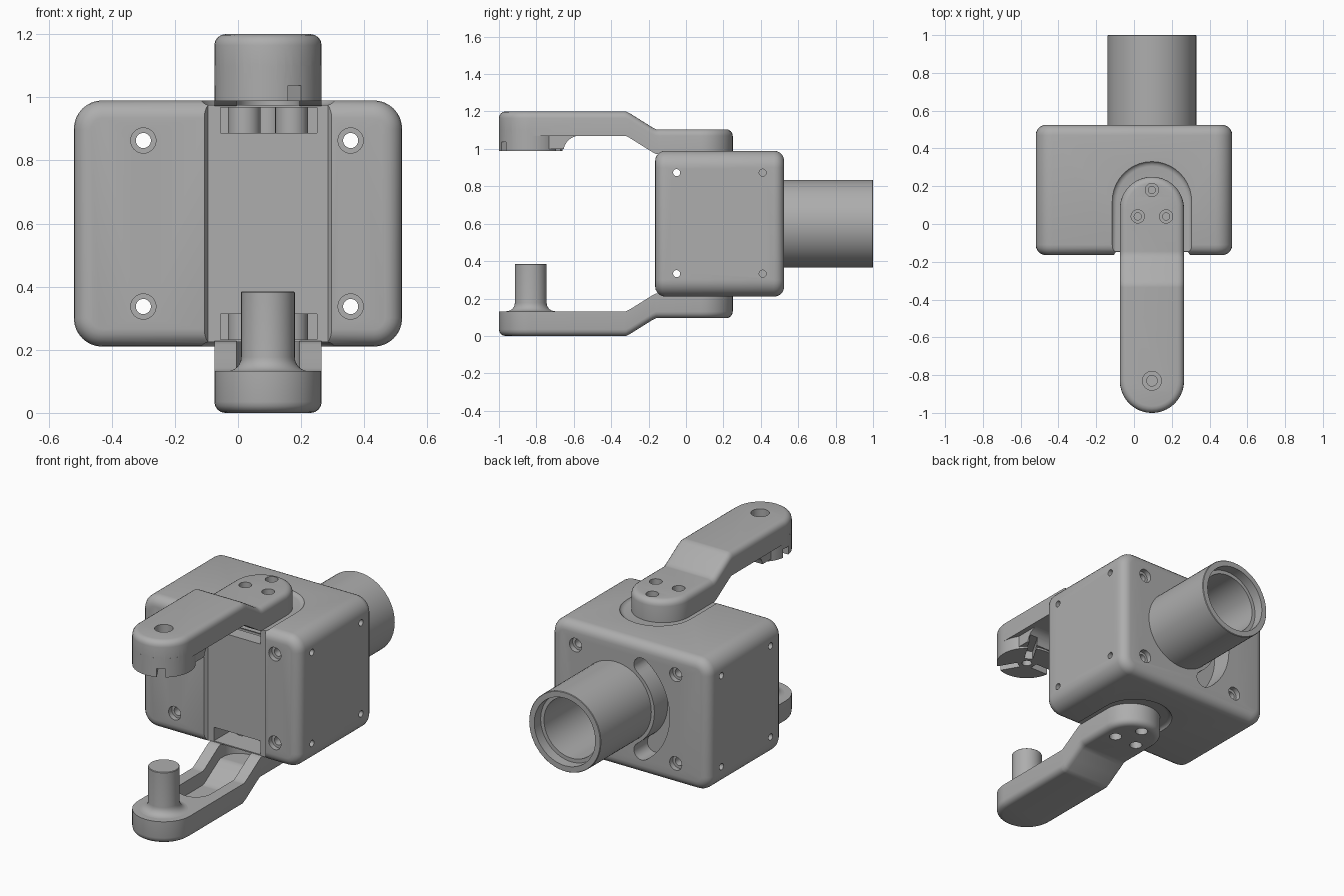
import bpy, bmesh, math
from mathutils import Matrix, Vector

if "Cube" in bpy.data.objects:
    bpy.data.objects.remove(bpy.data.objects["Cube"])

grey = bpy.data.materials.new("plain grey")
grey.use_nodes = True
GREY = (0.42, 0.42, 0.42, 1)
grey.diffuse_color = GREY
grey.node_tree.nodes["Principled BSDF"].inputs["Base Color"].default_value = GREY

CX, MID_Z = 0.095, 0.6          # arm centre line, mirror height
HEAD_Y, PIVOT_Y, ARM_R = -0.83, 0.08, 0.17
SCREWS = [(CX - 0.075, 0.04), (CX + 0.075, 0.04), (CX, 0.18)]


def finish(name, bm, flip=False):
    if flip:                    # mirror about the middle height
        for v in bm.verts:
            v.co.z = 2 * MID_Z - v.co.z
    bmesh.ops.recalc_face_normals(bm, faces=bm.faces)
    mesh = bpy.data.meshes.new(name)
    bm.to_mesh(mesh)
    bm.free()
    mesh.materials.append(grey)
    ob = bpy.data.objects.new(name, mesh)
    bpy.context.collection.objects.link(ob)
    return ob


def prism(name, pts, axis, lo, hi, flip=False):
    """Extrude a 2D outline along x, y or z."""
    place = {"x": lambda a, b, t: (t, a, b), "y": lambda a, b, t: (a, t, b),
             "z": lambda a, b, t: (a, b, t)}[axis]
    bm = bmesh.new()
    ends = [[bm.verts.new(place(a, b, t)) for a, b in pts] for t in (lo, hi)]
    bm.faces.new(ends[0])
    bm.faces.new(ends[1])
    for i in range(len(pts)):
        j = (i + 1) % len(pts)
        bm.faces.new((ends[0][i], ends[0][j], ends[1][j], ends[1][i]))
    return finish(name, bm, flip)


def arc(cx, cy, r, start, end, n):
    angles = [math.radians(start + (end - start) * i / n) for i in range(n + 1)]
    return [(cx + r * math.cos(a), cy + r * math.sin(a)) for a in angles]


def circle(cx, cy, r, n=32):
    return arc(cx, cy, r, 0, 360, n)[:-1]


def rect(x0, x1, y0, y1):
    return [(x0, y0), (x1, y0), (x1, y1), (x0, y1)]


def lathe(name, profile, matrix, closed=False, n=64):
    """Spin a (radius, height) profile about z, then place it."""
    bm = bmesh.new()
    vs = [bm.verts.new((r, 0, h)) for r, h in profile]
    pairs = list(zip(vs, vs[1:])) + ([(vs[-1], vs[0])] if closed else [])
    es = [bm.edges.new(p) for p in pairs]
    bmesh.ops.spin(bm, geom=vs + es, cent=(0, 0, 0), axis=(0, 0, 1),
                   angle=math.tau, steps=n)
    bmesh.ops.remove_doubles(bm, verts=bm.verts, dist=1e-5)
    bm.transform(matrix)
    return finish(name, bm)


def bar(name, y0, y1, r, lo, hi, edge=0.0, bend=0.095, flip=False):
    """Round-ended bar that steps up along y, its lower rim rounded."""
    def lift(y):
        t = min(1, max(0, (y + 0.32) / 0.16))
        return bend * (0.75 * t + 0.25 * t * t * (3 - 2 * t))

    def half_outline(inset):
        front = arc(0, y0, r - inset, 270, 360, 10)
        steps = [(r - inset, y) for y in (-0.335, -0.32, -0.3, -0.24, -0.18, -0.16, -0.145)
                 if y0 < y < y1]
        return front + steps + arc(0, y1, r - inset, 0, 90, 10)

    angles = [math.radians(a) for a in (0, 22.5, 45, 67.5, 90)] if edge else [0]
    layers = [(edge * (1 - math.sin(a)), lo + edge * (1 - math.cos(a))) for a in angles]
    layers.append((0, hi))
    bm = bmesh.new()
    rings = []
    for inset, z in layers:
        half = half_outline(inset)
        right = [bm.verts.new((CX + w, y, z + lift(y))) for w, y in half]
        left = [bm.verts.new((CX - w, y, z + lift(y))) for w, y in half[1:-1]]
        rings.append((right, [right[0]] + left + [right[-1]]))
    for a, b in zip(rings, rings[1:]):
        for s in (0, 1):
            for i in range(len(a[s]) - 1):
                bm.faces.new((a[s][i], a[s][i + 1], b[s][i + 1], b[s][i]))
    for right, left in (rings[0], rings[-1]):
        for i in range(len(right) - 1):
            bm.faces.new(list(dict.fromkeys((right[i], right[i + 1], left[i + 1], left[i]))))
    return finish(name, bm, flip)


def apply_all(ob):
    bpy.context.view_layer.objects.active = ob
    for m in list(ob.modifiers):
        bpy.ops.object.modifier_apply(modifier=m.name)


def cut(ob, cutters, operation="DIFFERENCE"):
    for c in cutters:
        c.hide_render = True
        m = ob.modifiers.new("cut", "BOOLEAN")
        m.operation, m.solver, m.object = operation, "EXACT", c
        apply_all(ob)
        bpy.data.objects.remove(c)


def smooth(ob):
    bpy.ops.object.select_all(action="DESELECT")
    ob.select_set(True)
    bpy.context.view_layer.objects.active = ob
    bpy.ops.object.shade_smooth_by_angle(angle=math.radians(30))


# Housing: rounded block
R = 0.09
outline = []
for sx, sz, start in ((0.52, 0.99, 0), (-0.52, 0.99, 90), (-0.52, 0.21, 180), (0.52, 0.21, 270)):
    outline += arc(sx - math.copysign(R, sx), sz - math.copysign(R, sz - MID_Z), R,
                   start, start + 90, 8)
body = prism("housing", outline, "y", -0.165, 0.525)
bev = body.modifiers.new("round", "BEVEL")
bev.width, bev.segments, bev.angle_limit = 0.055, 5, math.radians(50)
apply_all(body)

# Housing: shallow front channel, pivot recesses and cable slots
cutters = [prism("channel", [(-0.13, -0.2), (-0.095, -0.147), (0.285, -0.147), (0.32, -0.2)],
                 "z", 0, 1.2)]
for flip in (False, True):
    cutters.append(bar("recess", -0.6, 0.12, 0.215, 0.975, 1.1, 0.03, 0, flip))
    cutters.append(prism("slot", rect(-0.055, 0.25, -0.3, 0.24), "z", 0.887, 0.968, flip))
# Housing: screw holes with counterbores, side holes, bore and arc slot
for x in (-0.3, 0.357):
    for z in (0.337, 0.863):
        cutters.append(prism("hole", circle(x, z, 0.024), "y", -0.3, 0.7))
        cutters.append(prism("bore_front", circle(x, z, 0.04), "y", -0.3, -0.135))
        cutters.append(prism("bore_back", circle(x, z, 0.04), "y", 0.495, 0.7))
for z in (0.333, 0.873):
    cutters.append(prism("side_hole", circle(-0.05, z, 0.019, 20), "x", -0.7, 0.7))
    for s in (-1, 1):
        cutters.append(prism("side_hole", circle(0.41, z, 0.019, 20), "x",
                             min(s * 0.44, s * 0.7), max(s * 0.44, s * 0.7)))
cutters.append(prism("bore", circle(CX, MID_Z, 0.178, 64), "y", 0.26, 0.7))
A0, A1, SR, SW = 124, 236, 0.305, 0.05
caps = [(CX + SR * math.cos(math.radians(a)), MID_Z + SR * math.sin(math.radians(a)))
        for a in (A0, A1)]
sector = (arc(CX, MID_Z, SR + SW, A0, A1, 24)
          + arc(*caps[1], SW, A1, A1 + 180, 8)[1:-1]
          + arc(CX, MID_Z, SR - SW, A1, A0, 24)
          + arc(*caps[0], SW, A0 + 180, A0 + 360, 8)[1:-1])
cutters.append(prism("arc_slot", sector, "y", 0.4, 0.7))
cut(body, cutters)
smooth(body)

# Bosses inside the cable slots
for flip, side in ((False, "upper"), (True, "lower")):
    for i, (x, y) in enumerate(SCREWS):
        smooth(prism(f"{side}_boss_{i + 1}", circle(x, y, 0.052), "z", 0.88, 0.978, flip))

# Rear barrel with stepped bore
back = Matrix.Translation((CX, 0, MID_Z)) @ Matrix.Rotation(-math.pi / 2, 4, "X")
smooth(lathe("rear_barrel", [(0.178, 0.5), (0.235, 0.5), (0.235, 0.997), (0.232, 1.0),
                             (0.2, 1.0), (0.2, 0.94), (0.178, 0.94)], back, True))

# Arms: bent round-ended bars, hollowed on the inner side, with pivot screws
arms = {}
for flip, side in ((False, "lower"), (True, "upper")):
    arm = bar(side + "_arm", HEAD_Y, PIVOT_Y, ARM_R, 0, 0.132, 0.035, 0.095, flip)
    holes = [bar("pocket", -0.42 if flip else -0.53, -0.13, 0.1, 0.05, 0.3, 0, 0.095, flip)]
    for x, y in SCREWS:
        holes.append(prism("screw", circle(x, y, 0.019), "z", -0.1, 0.3, flip))
        holes.append(prism("screw_head", circle(x, y, 0.035), "z", -0.1, 0.15, flip))
    cut(arm, holes)
    arms[side] = arm
smooth(arms["lower"])

# Pin on the lower arm with a filleted foot
foot = arc(0.13, 0.177, 0.045, 270, 180, 6)
smooth(lathe("lower_pin", [(0, 0.1), (0.13, 0.1)] + foot + [(0.085, 0.382), (0.082, 0.385),
             (0, 0.385)], Matrix.Translation((CX, HEAD_Y, 0))))

# Clamp head under the upper arm: drum, web and radial slots
head = prism("web", [(-0.83, 1.1), (-0.83, 1.0), (-0.67, 1.0)]
             + arc(-0.57, 0.985, 0.085, 170, 90, 6) + [(-0.57, 1.1)], "x", CX - 0.14, CX + 0.14)
head.name = "upper_head"
cut(head, [prism("drum", circle(CX, HEAD_Y, ARM_R, 64), "z", 0.988, 1.1)], "UNION")
cut(arms["upper"], [head], "UNION")
drills = [prism("hole", circle(CX, HEAD_Y, 0.028), "z", 0.9, 1.3),
          prism("counterbore", circle(CX, HEAD_Y, 0.05), "z", 1.15, 1.3)]
for turn in (-60, 60, 180):
    slot = prism("radial_slot", rect(0.05, 0.25, -0.024, 0.024), "z", 0.9, 1.038)
    slot.data.transform(Matrix.Translation(Vector((CX, HEAD_Y, 0)))
                        @ Matrix.Rotation(math.radians(turn), 4, "Z"))
    drills.append(slot)
cut(arms["upper"], drills)
smooth(arms["upper"])
